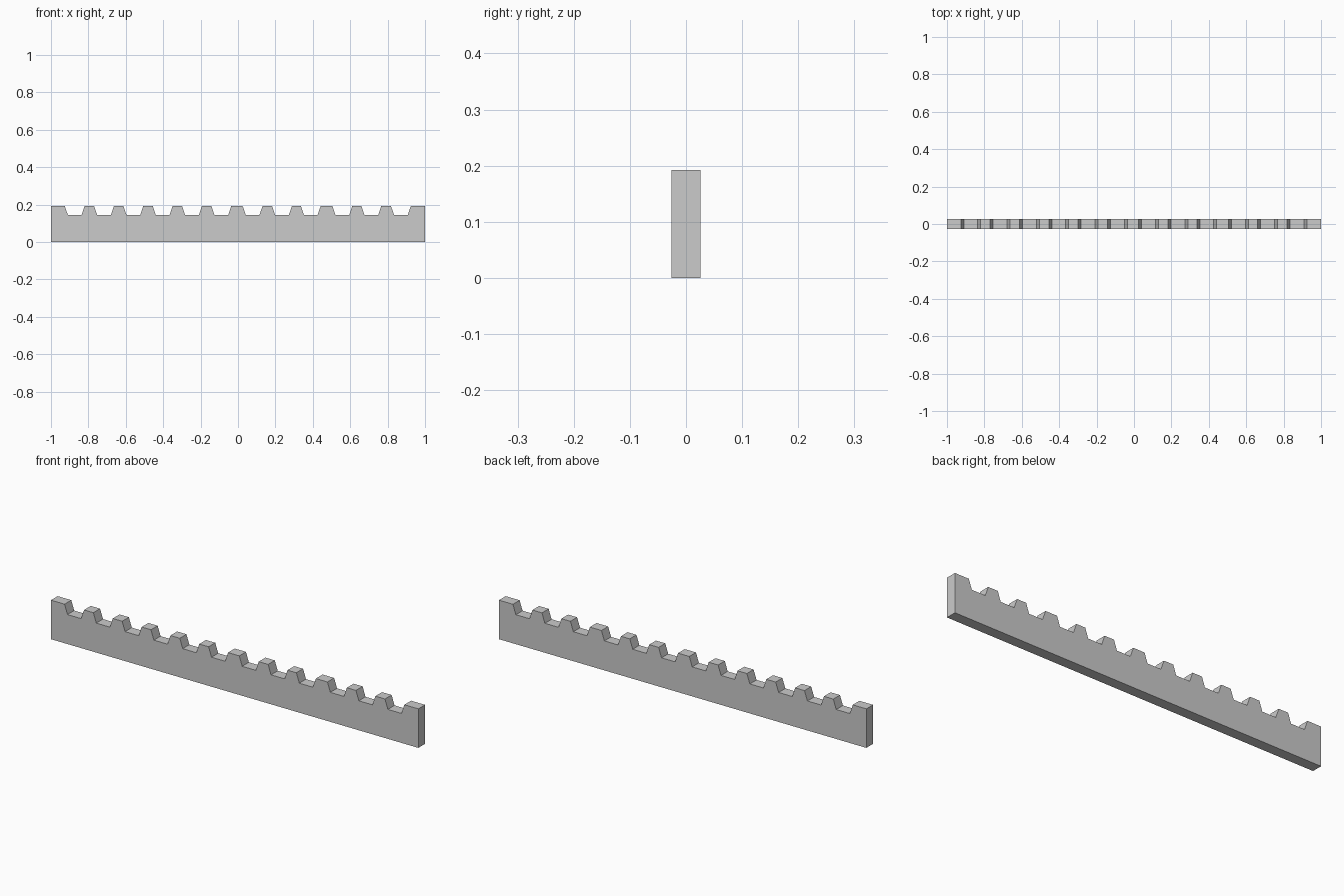
import bpy, bmesh

if "Cube" in bpy.data.objects:
    bpy.data.objects.remove(bpy.data.objects["Cube"])

TOP, ROOT, HALF = 0.192, 0.145, 0.026
FLANK = 0.016   # horizontal run of each sloped tooth side
GAP = 0.037     # half width of each notch floor

# Notch centres: even pitch on the left, two wider teeth on the right
gaps = [-0.873 + 0.1568 * i for i in range(6)]
gaps += [0.078, 0.235, 0.389, 0.558, 0.713, 0.871]

# Side profile of the toothed bar
profile = [(-1, 0), (-1, TOP)]
for c in gaps:
    profile += [(c - GAP - FLANK, TOP), (c - GAP, ROOT),
                (c + GAP, ROOT), (c + GAP + FLANK, TOP)]
profile += [(1, TOP), (1, 0)]

# Extrude the profile through the bar thickness
bm = bmesh.new()
face = bm.faces.new([bm.verts.new((x, -HALF, z)) for x, z in profile])
out = bmesh.ops.extrude_face_region(bm, geom=[face])
moved = [g for g in out["geom"] if isinstance(g, bmesh.types.BMVert)]
bmesh.ops.translate(bm, verts=moved, vec=(0, 2 * HALF, 0))
bmesh.ops.recalc_face_normals(bm, faces=bm.faces)

mesh = bpy.data.meshes.new("toothed_rack")
bm.to_mesh(mesh)
bm.free()
bpy.context.collection.objects.link(bpy.data.objects.new("toothed_rack", mesh))
